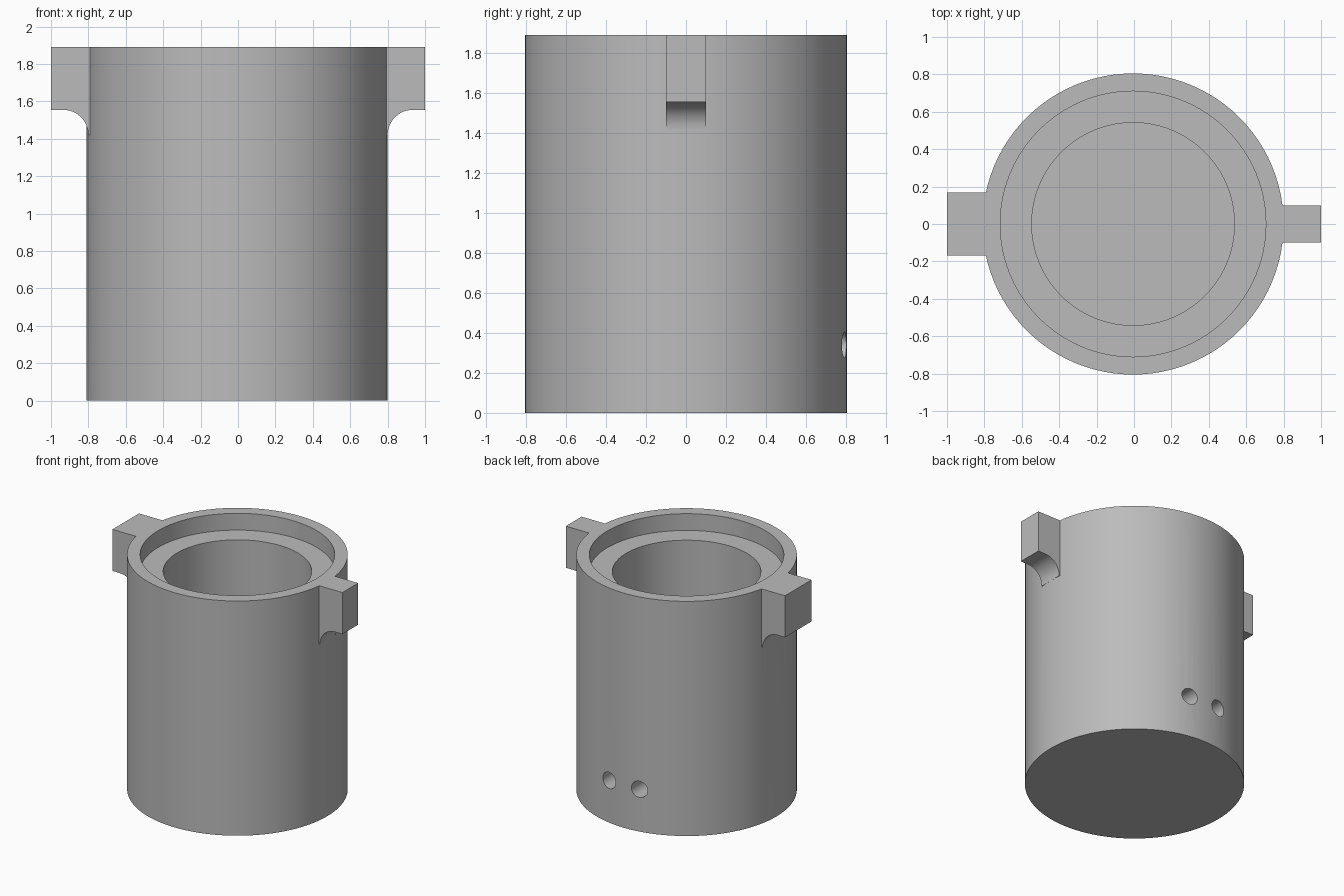
import bpy
import bmesh
from math import cos, sin, pi, radians
from mathutils import Matrix, Vector

default = bpy.data.objects.get("Cube")
if default:
    bpy.data.objects.remove(default, do_unlink=True)

CX = -0.005          # axis of the round body
HEIGHT = 1.89
OUTER, RECESS, BORE = 0.805, 0.71, 0.542
LEDGE_Z, FLOOR_Z = 1.755, 0.2

grey = bpy.data.materials.new("plain grey")
grey.use_nodes = True
colour = (0.5, 0.5, 0.5, 1)
grey.diffuse_color = colour
grey.node_tree.nodes["Principled BSDF"].inputs["Base Color"].default_value = colour


def make_object(name, bm):
    bmesh.ops.recalc_face_normals(bm, faces=bm.faces)
    mesh = bpy.data.meshes.new(name)
    bm.to_mesh(mesh)
    bm.free()
    mesh.materials.append(grey)
    obj = bpy.data.objects.new(name, mesh)
    bpy.context.collection.objects.link(obj)
    return obj


def lathe(name, profile, steps=96):
    """Spin an (r, z) profile that starts and ends on the axis."""
    bm = bmesh.new()
    verts = [bm.verts.new((r, 0, z)) for r, z in profile]
    edges = [bm.edges.new(pair) for pair in zip(verts, verts[1:])]
    bmesh.ops.spin(bm, geom=verts + edges, cent=(0, 0, 0), axis=(0, 0, 1),
                   angle=2 * pi, steps=steps, use_merge=True)
    bmesh.ops.remove_doubles(bm, verts=bm.verts, dist=0.0005)
    bmesh.ops.translate(bm, verts=bm.verts, vec=(CX, 0, 0))
    return make_object(name, bm)


def lug(name, side, half_width):
    """Square lug with a concave fillet underneath, extruded along y."""
    root, tip, under, radius = 0.76, 1.0, 1.555, 0.135
    wall = 0.80
    arc = [(wall + radius - radius * cos(a), under - radius + radius * sin(a))
           for a in (i * pi / 24 for i in range(13))]
    outline = [(root, HEIGHT), (root, under - radius)] + arc + [(tip, under), (tip, HEIGHT)]
    bm = bmesh.new()
    face = bm.faces.new([bm.verts.new((side * x, -half_width, z)) for x, z in outline])
    moved = bmesh.ops.extrude_face_region(bm, geom=[face])["geom"]
    bmesh.ops.translate(bm, vec=(0, 2 * half_width, 0),
                        verts=[v for v in moved if isinstance(v, bmesh.types.BMVert)])
    return make_object(name, bm)


def drill(name, x):
    """Cutter for a small hole through the back wall into the bore."""
    bm = bmesh.new()
    place = Matrix.Translation(Vector((x, 0.7, 0.34))) @ Matrix.Rotation(pi / 2, 4, "X")
    bmesh.ops.create_cone(bm, cap_ends=True, segments=32, radius1=0.065,
                          radius2=0.065, depth=0.6, matrix=place)
    return make_object(name, bm)


# Round cup with a stepped mouth
body = lathe("cup_body", [(0, 0), (OUTER, 0), (OUTER, HEIGHT), (RECESS, HEIGHT),
                          (RECESS, LEDGE_Z), (BORE, LEDGE_Z), (BORE, FLOOR_Z), (0, FLOOR_Z)])

# Lugs joined to the rim, holes cut through the back
parts = [(lug("left_lug", 1, 0.1), "UNION"),
         (lug("right_lug", -1, 0.168), "UNION"),
         (drill("left_hole_cutter", CX + 0.135), "DIFFERENCE"),
         (drill("right_hole_cutter", CX - 0.135), "DIFFERENCE")]
bpy.context.view_layer.objects.active = body
for tool, operation in parts:
    mod = body.modifiers.new(tool.name, "BOOLEAN")
    mod.operation = operation
    mod.solver = "EXACT"
    mod.object = tool
    bpy.ops.object.modifier_apply(modifier=mod.name)
    bpy.data.objects.remove(tool, do_unlink=True)

# Smooth the round walls, keep the rims crisp
bpy.ops.object.select_all(action="DESELECT")
body.select_set(True)
bpy.ops.object.shade_smooth_by_angle(angle=radians(30))
